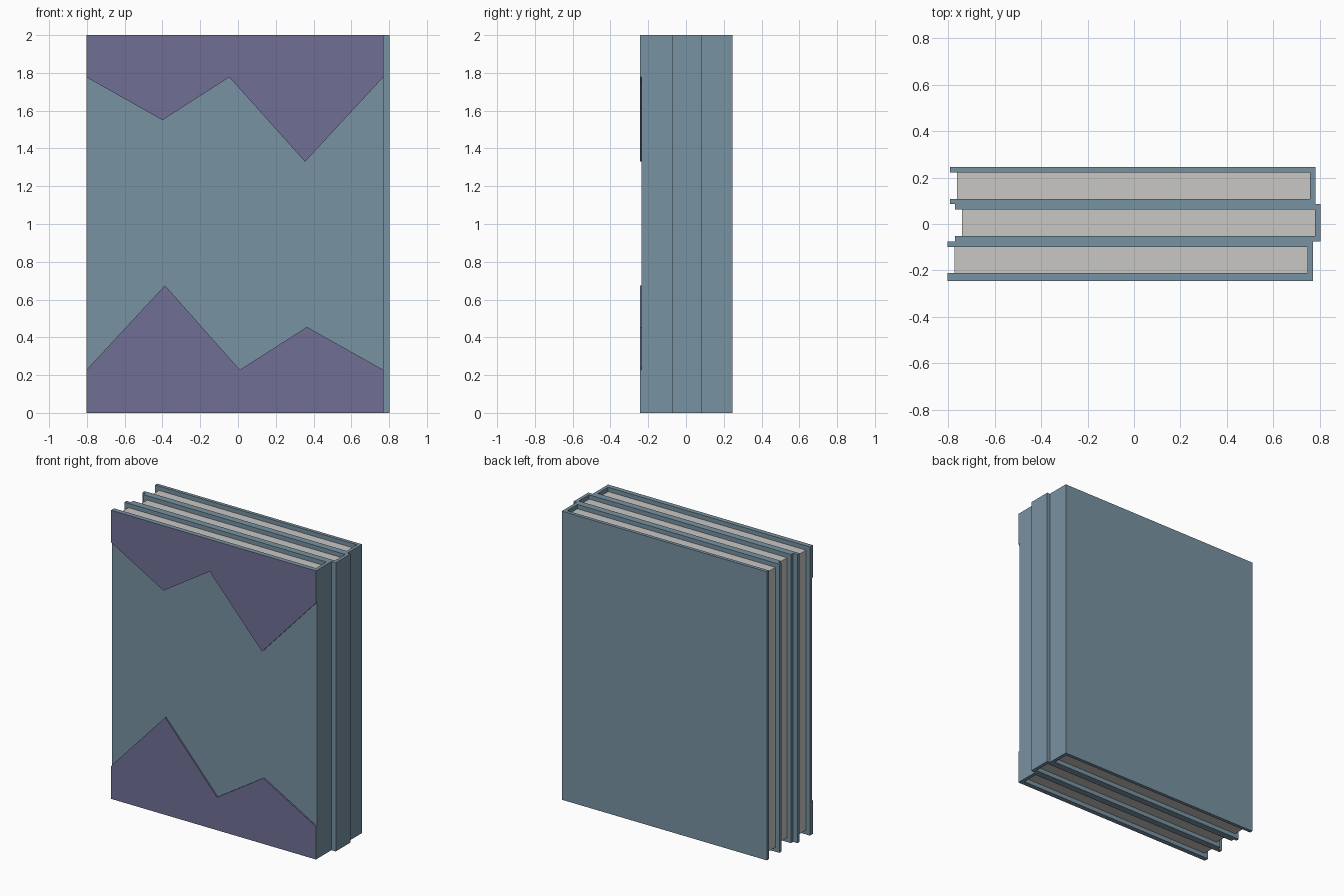
import bpy, bmesh
from mathutils import Vector

if "Cube" in bpy.data.objects:
    bpy.data.objects.remove(bpy.data.objects["Cube"])

H = 2.0          # book height
W = 1.571        # book width
T = 0.16         # book thickness
C = 0.0235       # cover board thickness
RECESS = 0.03    # how far pages sit inside the cover


def material(name, rgb):
    m = bpy.data.materials.new(name)
    m.diffuse_color = (*rgb, 1)
    m.use_nodes = True
    m.node_tree.nodes["Principled BSDF"].inputs["Base Color"].default_value = m.diffuse_color
    return m


teal = material("dusty teal", (0.19, 0.29, 0.36))
purple = material("muted purple", (0.16, 0.16, 0.30))
paper = material("paper grey", (0.58, 0.57, 0.55))


def prism(name, points, direction, mats):
    """Extrude a flat outline along a direction."""
    bm = bmesh.new()
    face = bm.faces.new([bm.verts.new(p) for p in points])
    ext = bmesh.ops.extrude_face_region(bm, geom=[face], use_keep_orig=True)
    moved = [v for v in ext["geom"] if isinstance(v, bmesh.types.BMVert)]
    bmesh.ops.translate(bm, verts=moved, vec=Vector(direction))
    bmesh.ops.recalc_face_normals(bm, faces=bm.faces)
    # outer trimmed edges of the plates keep the cover colour
    if len(mats) > 1:
        for f in bm.faces:
            f.normal_update()
            if max(abs(f.normal.x), abs(f.normal.z)) > 0.99:
                f.material_index = 1
    mesh = bpy.data.meshes.new(name)
    bm.to_mesh(mesh)
    bm.free()
    for m in mats:
        mesh.materials.append(m)
    ob = bpy.data.objects.new(name, mesh)
    bpy.context.collection.objects.link(ob)
    return ob


def book(label, x0, y0):
    x1, y1 = x0 + W, y0 + T
    # C-shaped cover: two boards and the spine on the right
    outline = [(x0, y0), (x1, y0), (x1, y1), (x0, y1),
               (x0, y1 - C), (x1 - C, y1 - C), (x1 - C, y0 + C), (x0, y0 + C)]
    prism(label + "_cover", [(x, y, 0) for x, y in outline], (0, 0, H), [teal])
    # page block
    px = x0 + RECESS
    block = [(px, y0 + C), (x1 - C, y0 + C), (x1 - C, y1 - C), (px, y1 - C)]
    prism(label + "_pages", [(x, y, RECESS) for x, y in block],
          (0, 0, H - 2 * RECESS), [paper])


# three books standing side by side, slightly offset
FX, FY = -0.802, -0.235
book("front_book", FX, FY)
book("middle_book", -0.769, FY + T)
book("back_book", -0.791, FY + 2 * T)

# zigzag plates on the front cover
R = FX + W
upper = [(FX, 1.777), (-0.40, 1.55), (-0.046, 1.777), (0.355, 1.33), (R, 1.777), (R, H), (FX, H)]
lower = [(FX, 0.228), (-0.387, 0.675), (0.01, 0.228), (0.365, 0.455), (R, 0.228), (R, 0), (FX, 0)]
for name, pts in (("upper_zigzag_plate", upper), ("lower_zigzag_plate", lower)):
    prism(name, [(x, FY, z) for x, z in pts], (0, -0.0095, 0), [purple, teal])
